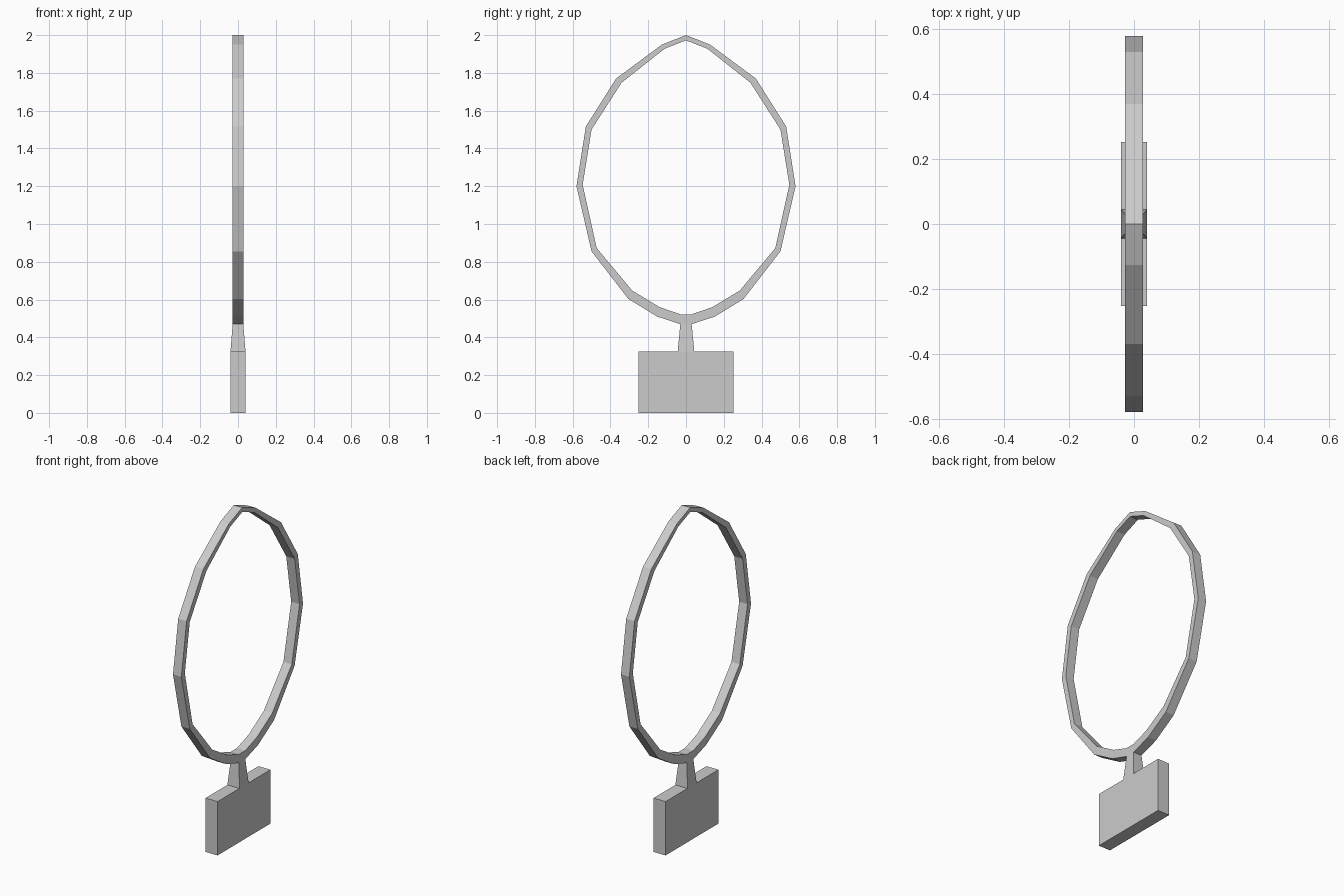
import bpy, bmesh

if "Cube" in bpy.data.objects:
    bpy.data.objects.remove(bpy.data.objects["Cube"])


def make_object(name, bm):
    bmesh.ops.recalc_face_normals(bm, faces=bm.faces[:])
    mesh = bpy.data.meshes.new(name)
    bm.to_mesh(mesh)
    bm.free()
    obj = bpy.data.objects.new(name, mesh)
    bpy.context.collection.objects.link(obj)
    return obj


def tapered_block(name, bottom, top, z0, z1, caps=True):
    """Block with half sizes (x, y) at its bottom and top."""
    bm = bmesh.new()
    rings = []
    for (hx, hy), z in ((bottom, z0), (top, z1)):
        rings.append([bm.verts.new((sx * hx, sy * hy, z))
                      for sx, sy in ((-1, -1), (1, -1), (1, 1), (-1, 1))])
    for i in range(4):
        j = (i + 1) % 4
        bm.faces.new((rings[0][i], rings[0][j], rings[1][j], rings[1][i]))
    if caps:
        for r in rings:
            bm.faces.new(r)
    return make_object(name, bm)


def mirror_outline(half):
    """Close a half outline (top to bottom) by mirroring it across y = 0."""
    return half + [(-y, z) for y, z in reversed(half) if y > 0]


# Pointed oval hoop: outer and inner outlines in the y-z plane
HALF_WIDTH = 0.028
outer = mirror_outline([(0, 2.0), (0.127, 1.95), (0.37, 1.77), (0.53, 1.517), (0.58, 1.20),
                        (0.50, 0.855), (0.305, 0.603), (0.153, 0.51), (0.03, 0.47)])
inner = mirror_outline([(0, 1.972), (0.113, 1.928), (0.341, 1.748), (0.50, 1.50), (0.547, 1.208),
                        (0.473, 0.873), (0.285, 0.648), (0.14, 0.56), (0.03, 0.522)])

bm = bmesh.new()
sections = []
for (oy, oz), (iy, iz) in zip(outer, inner):
    sections.append([bm.verts.new(p) for p in (
        (-HALF_WIDTH, oy, oz), (HALF_WIDTH, oy, oz),
        (HALF_WIDTH, iy, iz), (-HALF_WIDTH, iy, iz))])
for k, a in enumerate(sections):
    b = sections[(k + 1) % len(sections)]
    for i in range(4):
        # the flat underside is left open where the neck joins
        if i == 0 and k == len(sections) // 2:
            continue
        j = (i + 1) % 4
        bm.faces.new((a[i], a[j], b[j], b[i]))
make_object("hoop", bm)

# Tapered neck between the hoop and the base
tapered_block("neck", (0.04, 0.044), (HALF_WIDTH, 0.03), 0.325, 0.47, caps=False)

# Rectangular base block
tapered_block("base", (0.04, 0.252), (0.04, 0.252), 0.0, 0.325)
